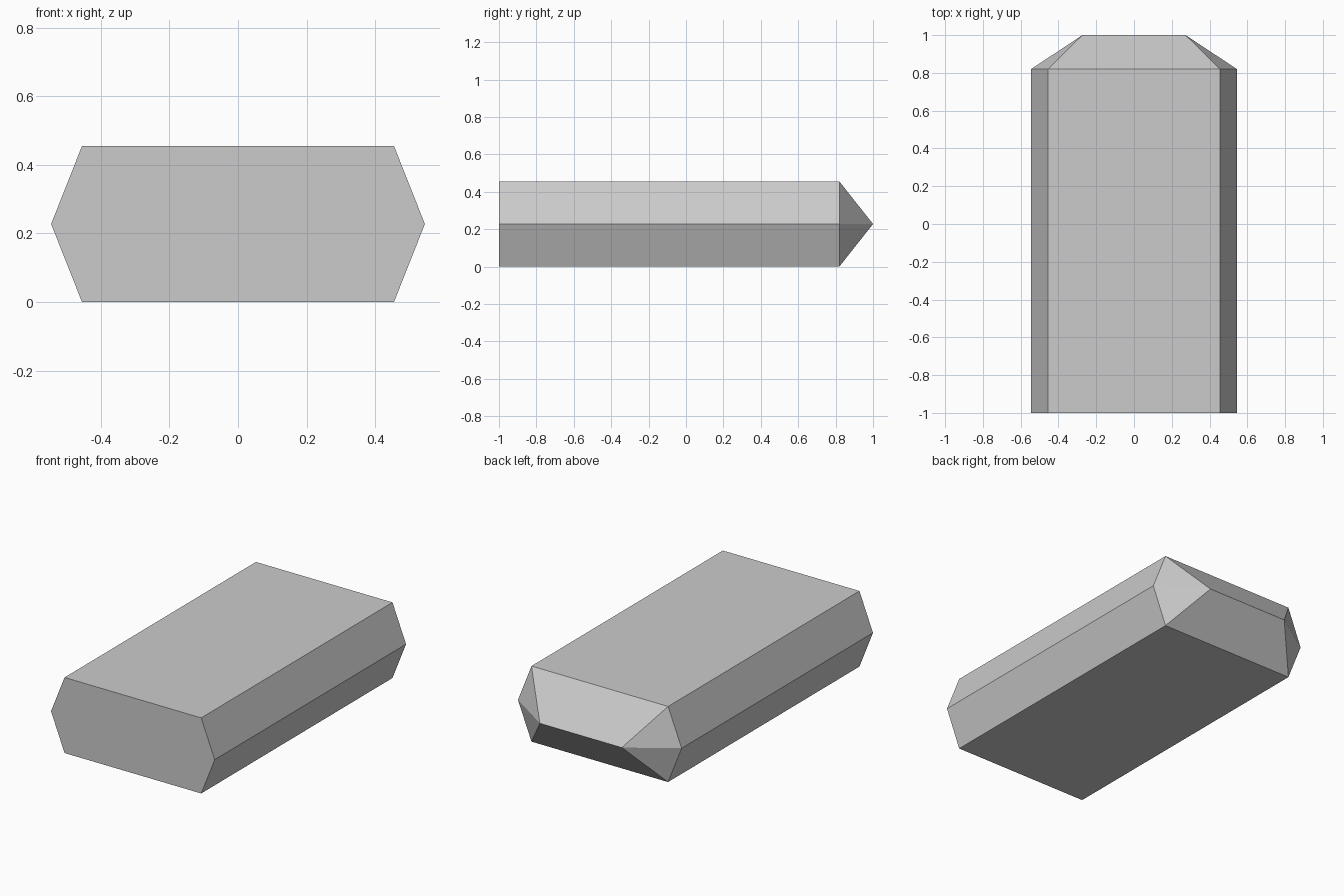
import bpy, bmesh

if "Cube" in bpy.data.objects:
    bpy.data.objects.remove(bpy.data.objects["Cube"])

H = 0.455          # total height
MID = H / 2        # height of the side ridge
FRONT, SHOULDER, TIP = -1.0, 0.82, 1.0

# Hexagonal cross-section (x, z), counter-clockwise seen from the front
profile = [(-0.455, 0), (0.455, 0), (0.545, MID),
           (0.455, H), (-0.455, H), (-0.545, MID)]

bm = bmesh.new()
front = [bm.verts.new((x, FRONT, z)) for x, z in profile]
back = [bm.verts.new((x, SHOULDER, z)) for x, z in profile]
tip_l = bm.verts.new((-0.273, TIP, MID))
tip_r = bm.verts.new((0.273, TIP, MID))

# Flat front cap and long sides
bm.faces.new(front)
for i in range(6):
    j = (i + 1) % 6
    bm.faces.new((front[i], back[i], back[j], front[j]))

# Wedge-shaped back end: two slopes meeting at a ridge, two triangles per corner
bl, br, mr, tr, tl, ml = back
bm.faces.new((bl, br, tip_r, tip_l))
bm.faces.new((tr, tl, tip_l, tip_r))
for a, m, b, tip in ((br, mr, tr, tip_r), (tl, ml, bl, tip_l)):
    bm.faces.new((a, m, tip))
    bm.faces.new((m, b, tip))

bmesh.ops.recalc_face_normals(bm, faces=bm.faces)
mesh = bpy.data.meshes.new("bevelled_bar")
bm.to_mesh(mesh)
bm.free()
bpy.context.collection.objects.link(bpy.data.objects.new("bevelled_bar", mesh))
